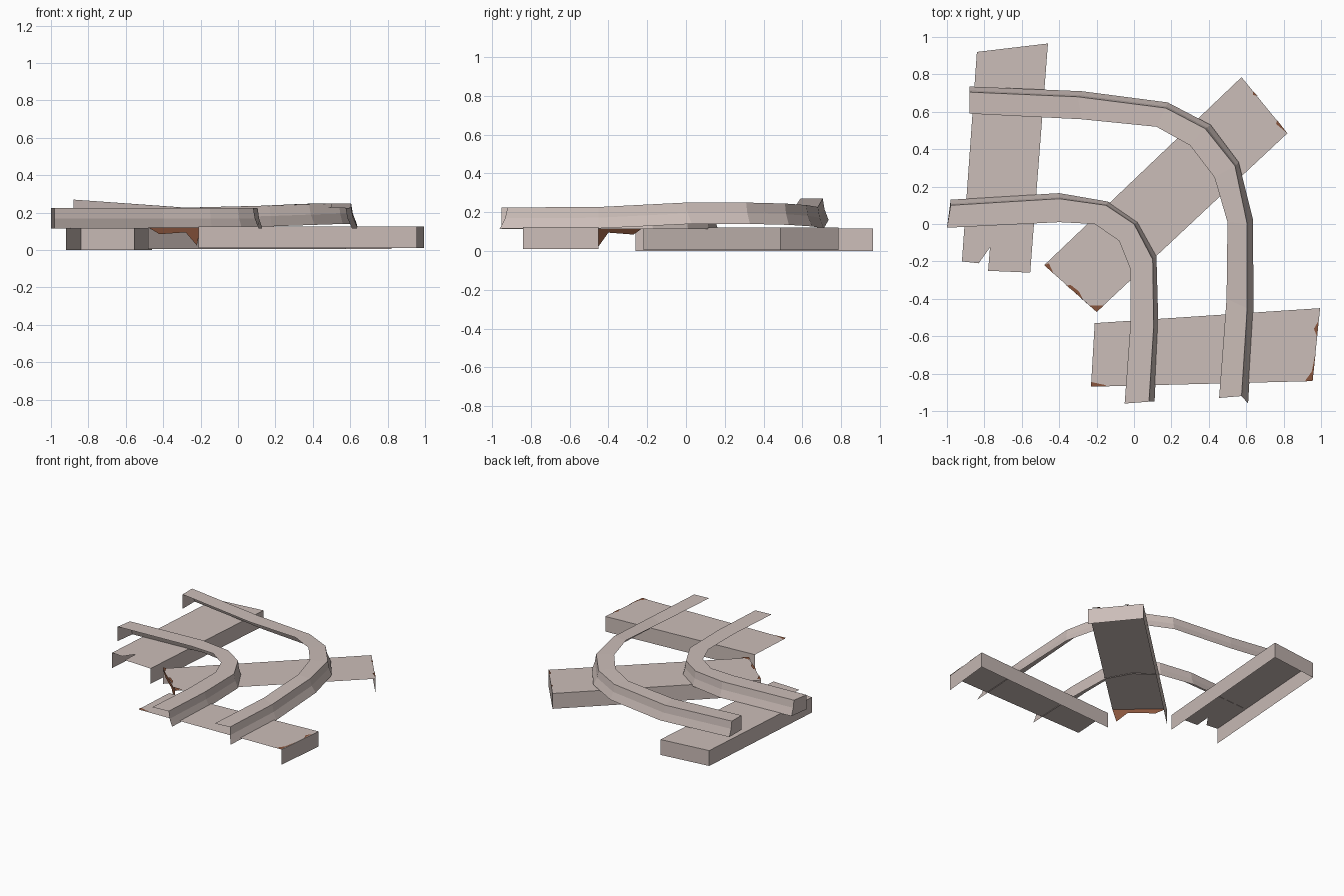
import bpy


def material(name, color):
    m = bpy.data.materials.new(name)
    m.diffuse_color = (*color, 1)
    return m


BEIGE = material("dusty beige", (0.60, 0.51, 0.48))
RUST = material("rust brown", (0.25, 0.09, 0.045))


def mesh_object(name, verts, faces, mat):
    me = bpy.data.meshes.new(name)
    me.from_pydata(verts, [], faces)
    me.materials.append(mat)
    me.update()
    ob = bpy.data.objects.new(name, me)
    bpy.context.collection.objects.link(ob)
    return ob


def tie(name, outline, walls, top, bottom, lean=0.0):
    """Open folded plate: counter-clockwise top outline plus walls on listed edges."""
    n = len(outline)
    verts = [(x, y, top) for x, y in outline] + [(x, y, bottom) for x, y in outline]
    faces = [tuple(range(n))]
    for i in walls:
        j = (i + 1) % n
        faces.append((i, i + n, j + n, j))
    return mesh_object(name, verts, faces, BEIGE)


def rail(name, stations):
    """Station: inner edge xy, top outer edge xy, flared foot xy, top height."""
    verts, faces = [], []
    for ix, iy, ox, oy, fx, fy, z in stations:
        mx, my = ox + (fx - ox) * 0.3, oy + (fy - oy) * 0.3
        foot = z - 0.11
        verts += [(ix, iy, z), (ox, oy, z), (mx, my, z - 0.055), (fx, fy, foot)]
    for s in range(len(stations) - 1):
        a, b = s * 4, s * 4 + 4
        for k in range(3):
            faces.append((a + k, b + k, b + k + 1, a + k + 1))
    # closing plate at the left end
    ix, iy, z = stations[0][0], stations[0][1], stations[0][6]
    verts.append((ix, iy, z - 0.11))
    faces.append((0, 1, 2, 3, len(verts) - 1))
    return mesh_object(name, verts, faces, BEIGE)


# Three ties, each a hollow plate with some walls torn away
tie("front_tie",
    [(-0.23, -0.87), (0.955, -0.84), (0.995, -0.45), (-0.21, -0.53)],
    [1, 2], 0.13, 0.015)
tie("middle_tie",
    [(-0.20, -0.47), (0.82, 0.485), (0.575, 0.785), (-0.48, -0.22)],
    [1, 2], 0.127, 0.01)
tie("left_tie",
    [(-0.92, -0.20), (-0.83, -0.21), (-0.77, -0.125), (-0.78, -0.25),
     (-0.555, -0.26), (-0.46, 0.965), (-0.84, 0.92)],
    [4, 5, 6], 0.122, 0.005)

# Two curved rails
rail("outer_rail", [
    (-0.88, 0.59, -0.88, 0.705, -0.88, 0.735, 0.275),
    (-0.28, 0.56, -0.30, 0.68, -0.28, 0.71, 0.232),
    (0.12, 0.52, 0.17, 0.62, 0.18, 0.65, 0.242),
    (0.30, 0.42, 0.38, 0.51, 0.41, 0.53, 0.25),
    (0.43, 0.25, 0.54, 0.31, 0.56, 0.33, 0.255),
    (0.50, 0.01, 0.605, 0.00, 0.635, 0.03, 0.255),
    (0.495, -0.40, 0.605, -0.45, 0.64, -0.45, 0.232),
    (0.455, -0.93, 0.575, -0.92, 0.61, -0.96, 0.23)])
rail("inner_rail", [
    (-1.0, -0.02, -0.98, 0.10, -0.98, 0.13, 0.23),
    (-0.40, 0.01, -0.40, 0.135, -0.40, 0.165, 0.23),
    (-0.21, 0.00, -0.15, 0.10, -0.14, 0.12, 0.23),
    (-0.08, -0.09, 0.00, 0.00, 0.02, 0.01, 0.23),
    (-0.02, -0.24, 0.10, -0.19, 0.12, -0.17, 0.23),
    (-0.02, -0.55, 0.105, -0.55, 0.13, -0.53, 0.23),
    (-0.05, -0.96, 0.08, -0.95, 0.11, -0.95, 0.23)])

# Rusty chips at the worn tie corners
chips = [
    [(0.955, -0.84), (0.972, -0.68), (0.95, -0.79), (0.915, -0.838)],
    [(0.978, -0.60), (0.985, -0.52), (0.962, -0.56)],
    [(-0.23, -0.87), (-0.14, -0.864), (-0.228, -0.845)],
    [(0.82, 0.485), (0.765, 0.555), (0.76, 0.535)],
    [(0.66, 0.685), (0.635, 0.71), (0.635, 0.69)],
    [(-0.20, -0.47), (-0.16, -0.435), (-0.21, -0.435), (-0.24, -0.435)],
    [(-0.36, -0.33), (-0.275, -0.40), (-0.295, -0.36), (-0.34, -0.325)],
    [(-0.48, -0.22), (-0.43, -0.265), (-0.455, -0.21)]]
for i, c in enumerate(chips):
    mesh_object("rust_chip_%d" % (i + 1), [(x, y, 0.134) for x, y in c],
                [tuple(range(len(c)))], RUST)

# Torn rusty remnants hanging from the middle tie's open end
mesh_object("torn_edge",
            [(-0.48, -0.22, 0.127), (-0.20, -0.47, 0.127), (-0.22, -0.45, 0.03),
             (-0.28, -0.40, 0.10), (-0.42, -0.27, 0.09)],
            [(0, 4, 3, 2, 1)], RUST)

# Rest the lowest walls on the ground
for ob in bpy.data.objects:
    ob.location.z = -0.005
